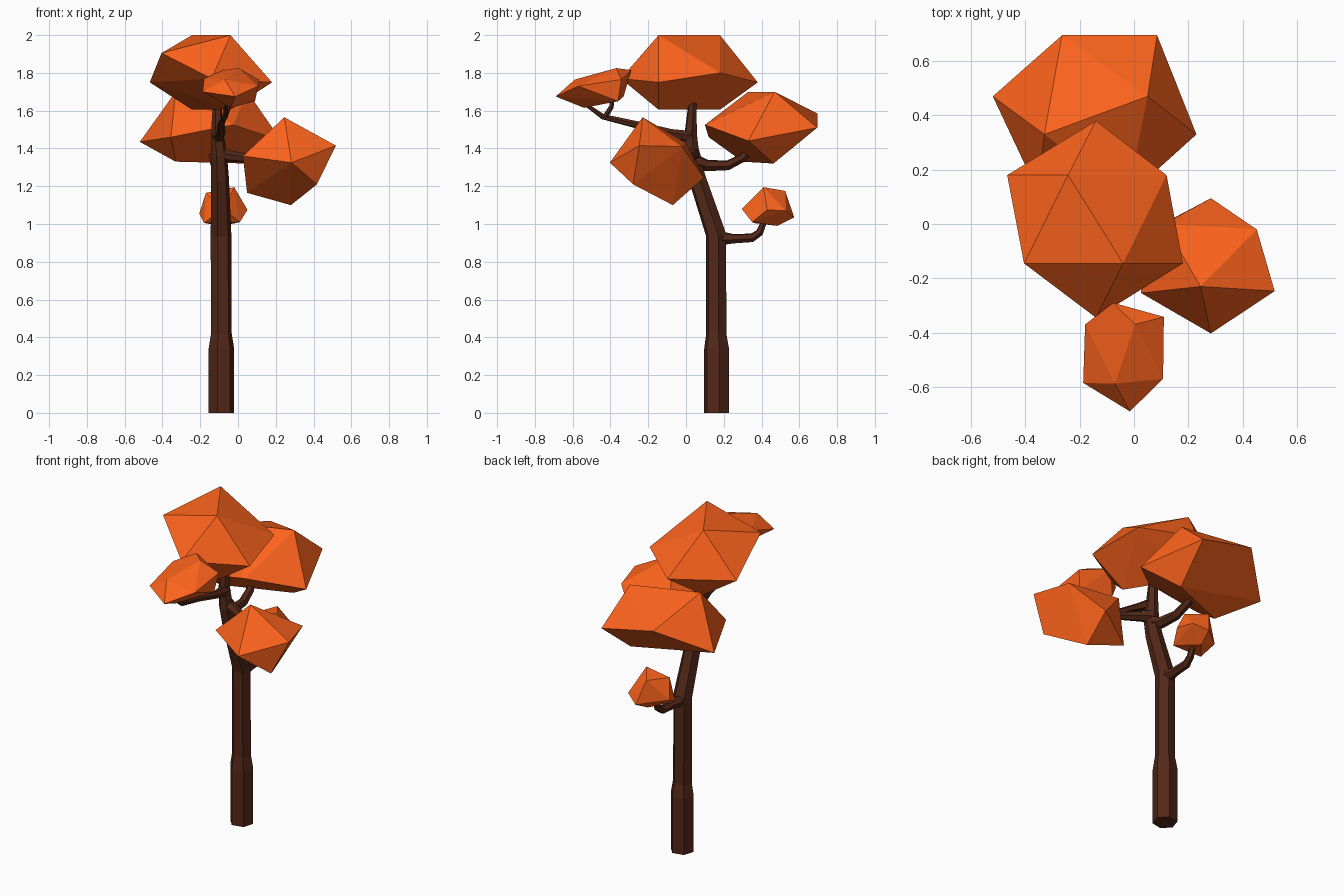
import bpy, bmesh, math
from mathutils import Vector


def material(name, color):
    m = bpy.data.materials.new(name)
    m.diffuse_color = (*color, 1)
    return m


BARK = material("bark", (0.085, 0.021, 0.009))
LEAF = material("autumn_leaf", (0.98, 0.125, 0.012))


def finish(name, bm, mat):
    bmesh.ops.recalc_face_normals(bm, faces=bm.faces[:])
    me = bpy.data.meshes.new(name)
    bm.to_mesh(me)
    bm.free()
    me.materials.append(mat)
    ob = bpy.data.objects.new(name, me)
    bpy.context.collection.objects.link(ob)


def limb(name, path, sides=6):
    """Faceted tapering tube through (x, y, z, radius) stations."""
    bm = bmesh.new()
    pts = [Vector(p[:3]) for p in path]
    rings = []
    for i, p in enumerate(pts):
        a, b = pts[max(i - 1, 0)], pts[min(i + 1, len(pts) - 1)]
        d = (b - a).normalized()
        ref = Vector((1, 0, 0)) if abs(d.x) < 0.8 else Vector((0, 0, 1))
        u = (ref - d * ref.dot(d)).normalized()
        v = d.cross(u)
        ang = [2 * math.pi * k / sides + math.radians(12) for k in range(sides)]
        rings.append([bm.verts.new(p + (u * math.cos(t) + v * math.sin(t)) * path[i][3])
                      for t in ang])
    for r, s in zip(rings, rings[1:]):
        for k in range(sides):
            j = (k + 1) % sides
            bm.faces.new((r[k], r[j], s[j], s[k]))
    bm.faces.new(rings[0])
    bm.faces.new(rings[-1])
    finish(name, bm, BARK)


def clump(name, corners):
    """Faceted leaf clump: the convex hull of its corners."""
    bm = bmesh.new()
    for c in corners:
        bm.verts.new(c)
    res = bmesh.ops.convex_hull(bm, input=bm.verts[:])
    loose = {g for g in res["geom_interior"] + res["geom_unused"]
             if isinstance(g, bmesh.types.BMVert)}
    bmesh.ops.delete(bm, geom=list(loose), context='VERTS')
    finish(name, bm, LEAF)


# Trunk, bent towards the front above the first branch
limb("trunk", [(-.088, .162, 0, .069), (-.088, .162, .34, .069), (-.088, .16, .42, .056),
               (-.09, .16, .94, .056), (-.095, .06, 1.24, .048), (-.1, .03, 1.36, .043),
               (-.11, .025, 1.48, .034), (-.11, .035, 1.65, .022)])

# Branches
limb("back_low_branch", [(-.09, .17, .925, .042), (-.085, .25, .922, .026),
                         (-.085, .35, .927, .024), (-.08, .39, .955, .021),
                         (-.08, .42, 1.03, .014)])
limb("back_high_branch", [(-.1, .04, 1.33, .045), (-.11, .11, 1.31, .032),
                          (-.12, .22, 1.31, .027), (-.13, .30, 1.35, .024),
                          (-.15, .36, 1.42, .018)])
limb("right_branch", [(-.1, .04, 1.37, .042), (-.04, .02, 1.36, .03), (.1, -.04, 1.34, .022)])
limb("front_branch", [(-.105, .03, 1.46, .034), (-.09, -.08, 1.48, .024),
                      (-.09, -.26, 1.525, .02), (-.07, -.44, 1.568, .015),
                      (-.06, -.54, 1.64, .01)])
limb("front_twig", [(-.07, -.43, 1.565, .015), (-.05, -.395, 1.62, .013),
                    (-.05, -.385, 1.69, .01)])

# Leaf clumps
clump("top_leaves", [
    (-.14, -.345, 1.77), (.18, -.145, 1.75), (-.04, -.145, 2), (-.405, -.145, 1.905),
    (-.04, -.145, 1.605), (-.14, .38, 1.75), (.12, .18, 1.8),
    (-.243, .18, 2), (-.467, .18, 1.75), (-.243, .18, 1.605)])
clump("back_leaves", [
    (-.265, .695, 1.585), (.085, .695, 1.51), (.23, .33, 1.44), (-.52, .47, 1.435),
    (-.33, .33, 1.7), (.05, .47, 1.7), (.05, .463, 1.32), (-.33, .3, 1.33),
    (-.025, .1, 1.525), (-.355, .12, 1.46)])
clump("right_leaves", [
    (.245, -.23, 1.565), (.518, -.247, 1.415), (.283, -.403, 1.325), (.026, -.254, 1.36),
    (.452, -.02, 1.41), (.283, .095, 1.245), (.418, -.28, 1.21), (.28, -.07, 1.1),
    (.048, -.03, 1.165), (.11, 0, 1.43)])
clump("back_small_leaves", [
    (-.02, .41, 1.195), (-.17, .40, 1.165), (-.1, .525, 1.175), (.05, .43, 1.075),
    (-.08, .295, 1.08), (-.205, .45, 1.055), (-.06, .573, 1.035), (-.18, .36, 1.005),
    (-.08, .484, .99), (.01, .35, 1.01), (.02, .53, 1.07)])
clump("front_small_leaves", [
    (.004, -.37, 1.825), (-.077, -.29, 1.815), (.11, -.342, 1.765), (.107, -.57, 1.73),
    (-.015, -.69, 1.675), (-.187, -.585, 1.7), (-.18, -.37, 1.77), (-.07, -.588, 1.765),
    (-.04, -.54, 1.615), (.09, -.36, 1.65), (-.12, -.33, 1.675)])
